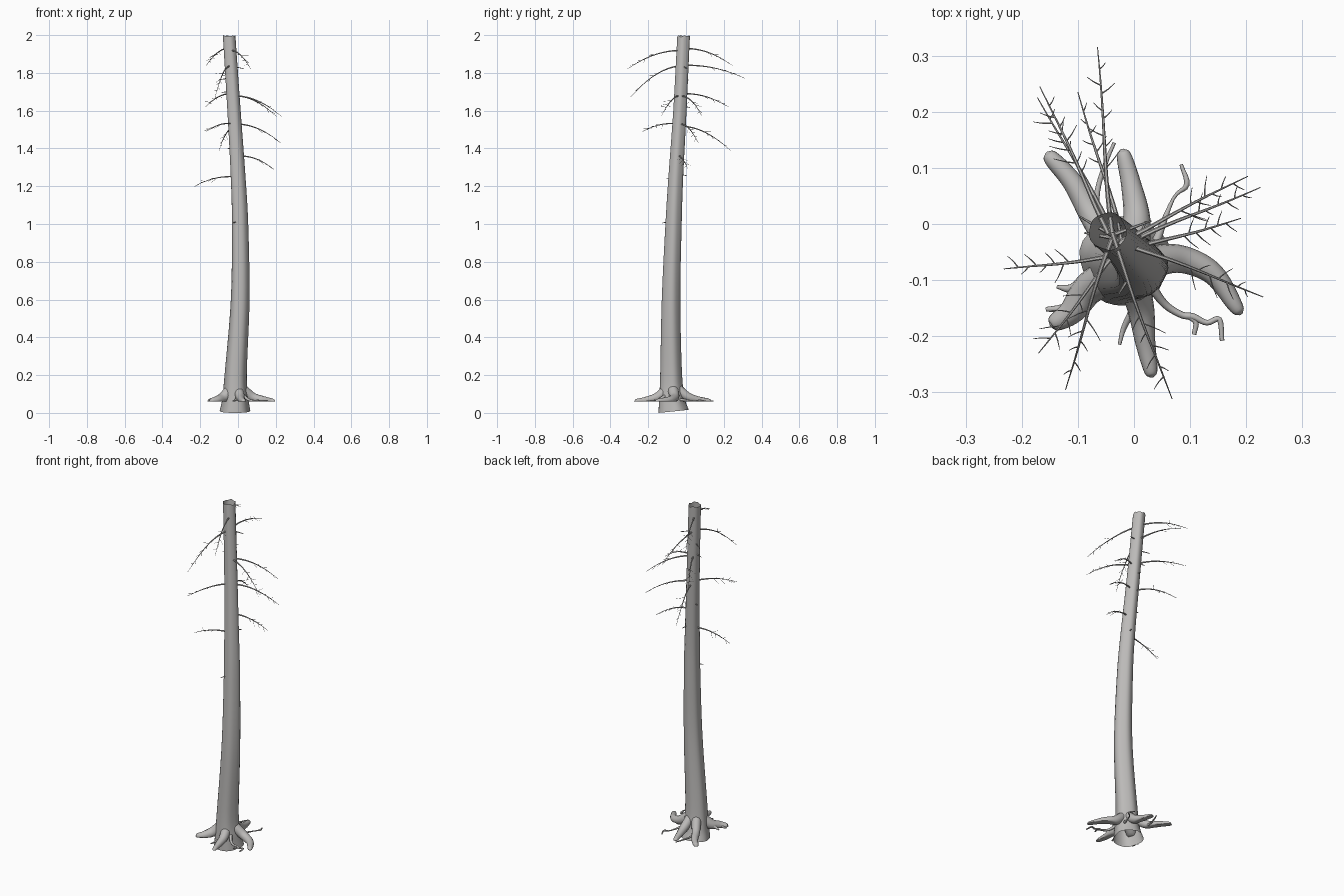
import bpy, bmesh, math, random
from mathutils import Vector

random.seed(4)
cube = bpy.data.objects.get("Cube")
if cube:
    bpy.data.objects.remove(cube, do_unlink=True)

bark = bpy.data.materials.new("grey_bark")
bark.use_nodes = True
bark.diffuse_color = (0.5, 0.49, 0.48, 1)
bark.node_tree.nodes["Principled BSDF"].inputs["Base Color"].default_value = bark.diffuse_color

GROUND = .06  # soil level: the roots are flat against it, the foot goes below


def smooth_path(points, steps):
    """Catmull-Rom through points of (x, y, z, radius)."""
    p = [Vector(q) for q in points]
    p = [2 * p[0] - p[1]] + p + [2 * p[-1] - p[-2]]
    out = []
    for a, b, c, d in zip(p, p[1:], p[2:], p[3:]):
        for i in range(steps):
            t = i / steps
            out.append(0.5 * (2 * b + (c - a) * t + (2 * a - 5 * b + 4 * c - d) * t ** 2
                              + (3 * b - a - 3 * c + d) * t ** 3))
    return out + [p[-2]]


def skin(bm, rings, capped=True):
    """Join rings of positions into a tube."""
    loops = [[bm.verts.new(co) for co in ring] for ring in rings]
    n = len(loops[0])
    for a, b in zip(loops, loops[1:]):
        for i in range(n):
            bm.faces.new((a[i], a[(i + 1) % n], b[(i + 1) % n], b[i]))
    if capped:
        bm.faces.new(loops[0][::-1])
        bm.faces.new(loops[-1])


def tube(bm, points, steps=4, sides=6, floor=0.0):
    """Tapered tube, flattened where it would pass below floor."""
    path = smooth_path(points, steps)
    rings = []
    for i, q in enumerate(path):
        along = (path[min(i + 1, len(path) - 1)] - path[max(i - 1, 0)]).to_3d().normalized()
        side = along.cross(Vector((0, 0, 1))).normalized()
        up = side.cross(along)
        ring = [q.to_3d() + q.w * (side * math.cos(a) + up * math.sin(a))
                for a in (math.tau * k / sides for k in range(sides))]
        for co in ring:
            co.z = max(co.z, floor)
        rings.append(ring)
    skin(bm, rings)


def finish(bm, name, angle=50):
    bmesh.ops.recalc_face_normals(bm, faces=bm.faces)
    mesh = bpy.data.meshes.new(name)
    bm.to_mesh(mesh)
    bm.free()
    mesh.materials.append(bark)
    obj = bpy.data.objects.new(name, mesh)
    bpy.context.collection.objects.link(obj)
    bpy.ops.object.select_all(action="DESELECT")
    obj.select_set(True)
    bpy.context.view_layer.objects.active = obj
    bpy.ops.object.shade_smooth_by_angle(angle=math.radians(angle))


# Trunk: leaning, gently curved, flared at the foot, open at both ends
TRUNK = smooth_path([(-.016, -.066, 0, .08), (-.014, -.074, .07, .069), (-.013, -.079, .2, .058),
                     (.01, -.08, .6, .049), (.009, -.067, 1, .043), (-.001, -.055, 1.25, .039),
                     (-.022, -.033, 1.6, .035), (-.047, -.013, 1.995, .033)], 6)
SIDES = 28


def trunk_at(z):
    return min(TRUNK, key=lambda q: abs(q.z - z))


def trunk_ring(q, jag=0.0):
    ring = []
    for k in range(SIDES):
        a = math.tau * k / SIDES
        r = q.w * (1 + .03 * math.sin(5 * a + q.z) + .025 * math.sin(3 * a + 2 * q.z))
        tilt = .008 * (1 + math.sin(a)) * max(0, 1 - q.z / .07)
        rough = jag * (math.sin(4 * a) + math.sin(7 * a + 1)) / 2
        ring.append((q.x + r * math.cos(a), q.y + r * math.sin(a), q.z + tilt + rough))
    return ring


bm = bmesh.new()
skin(bm, [trunk_ring(q) for q in TRUNK[:-1]] + [trunk_ring(TRUNK[-1], .005)], capped=False)
finish(bm, "trunk")

# Main roots: broad and tapering, swooping down onto the soil
ROOTS = [
    [(-.04, -.04, .125, .026), (-.075, .015, .08, .022), (-.11, .075, .067, .018), (-.148, .118, .062, .014)],
    [(.0, -.05, .13, .028), (.005, .01, .085, .024), (-.005, .07, .068, .018), (-.018, .122, .062, .013)],
    [(.02, -.07, .125, .03), (.08, -.062, .082, .025), (.14, -.088, .067, .02), (.182, -.148, .062, .013)],
    [(-.005, -.09, .135, .028), (.012, -.15, .085, .024), (.02, -.21, .068, .018), (.03, -.262, .062, .012)],
    [(-.03, -.085, .125, .034), (-.08, -.115, .08, .029), (-.11, -.155, .067, .023), (-.142, -.177, .062, .015)],
]
for i, root in enumerate(ROOTS):
    bm = bmesh.new()
    x, y, z, r = root[-1]
    px, py = root[-2][:2]
    tip = (x + (x - px) * .22, y + (y - py) * .22, z, .003)
    tube(bm, root + [tip], 6, 14, GROUND)
    finish(bm, f"root_{i + 1}", 70)

# Fine roots: thin, twisting
FINE = [
    [(.03, -.11, .09, .009), (.055, -.143, .07, .007), (.085, -.162, .063, .006), (.105, -.165, .064, .006),
     (.13, -.176, .063, .005), (.152, -.17, .063, .005), (.157, -.208, .062, .004)],
    [(.095, -.163, .064, .005), (.11, -.175, .063, .005), (.107, -.197, .062, .004)],
    [(.0, -.15, .08, .007), (-.018, -.185, .065, .005), (-.026, -.215, .062, .003)],
    [(.04, -.03, .07, .008), (.07, .045, .063, .003), (.094, .07, .066, .005), (.084, .106, .062, .003)],
    [(-.08, -.1, .085, .018), (-.11, -.115, .07, .009), (-.137, -.112, .062, .003)],
    [(-.09, -.14, .075, .014), (-.125, -.15, .065, .008), (-.157, -.152, .062, .004)],
    [(-.07, .0, .07, .008), (-.065, .06, .064, .005), (-.05, .11, .063, .004), (-.035, .145, .062, .003)],
]
bm = bmesh.new()
for root in FINE:
    tube(bm, root, 5, 8, GROUND)
finish(bm, "fine_roots", 70)

# Dead branches: start height, then tip position
BRANCHES = [
    (1.84, (-.065, .315, 1.77)), (1.93, (-.168, .245, 1.84)), (1.69, (-.172, .225, 1.62)),
    (1.52, (-.1, .235, 1.39)), (1.68, (.203, .085, 1.57)), (1.68, (.23, -.13, 1.57)),
    (1.53, (.225, .065, 1.43)), (1.36, (.19, .01, 1.29)), (1.92, (.068, -.312, 1.82)),
    (1.84, (-.122, -.295, 1.67)), (1.53, (-.17, -.23, 1.49)), (1.25, (-.232, -.08, 1.2)),
]
for i, (z, tip) in enumerate(BRANCHES):
    bm = bmesh.new()
    start = trunk_at(z).to_3d()
    start.z = z
    span = Vector(tip) - start
    flat_dir = Vector((span.x, span.y, 0)).normalized()
    side = Vector((-flat_dir.y, flat_dir.x, 0))

    def on_branch(t):
        sway = side * math.sin(5 * t + i) * .004 * (1 - t)
        return start + span * t + Vector((0, 0, -span.z * .65 * t * (1 - t) + .01 * math.sin(math.pi * t))) + sway

    tube(bm, [(*on_branch(t / 5), .0048 - .004 * t / 5) for t in range(6)], 3, 6)
    # Side twigs, alternating towards the tip
    for k in range(7):
        t = .48 + .065 * k + random.uniform(-.02, .02)
        base = on_branch(t)
        length = random.uniform(.02, .05) * (1.5 - t)
        hand = 1 if k % 2 else -1
        way = (flat_dir * .5 + side * hand * random.uniform(.5, 1)
               + Vector((0, 0, random.uniform(-.8, .15)))).normalized()
        mid, end = base + way * length * .5, base + way * length + flat_dir * .003
        tube(bm, [(*base, .0014), (*mid, .001), (*end, .0005)], 2, 4)
    finish(bm, f"branch_{i + 1}")

# Short snapped stubs: height, heading in degrees, reach beyond the bark
STUBS = [(1.01, 238, .025), (1.26, 70, .025), (1.4, 160, .01), (1.7, 170, .025),
         (1.83, 20, .04), (1.62, 100, .02), (1.77, 150, .04)]
bm = bmesh.new()
for z, heading, reach in STUBS:
    q = trunk_at(z)
    a = math.radians(heading)
    out = Vector((math.cos(a), math.sin(a), 0))
    base = Vector((q.x, q.y, z))
    ends = [base, base + out * q.w, base + out * (q.w + reach) + Vector((0, 0, -.2 * reach))]
    tube(bm, [(*e, r) for e, r in zip(ends, (.004, .003, .0015))], 2, 6)
finish(bm, "stubs")
